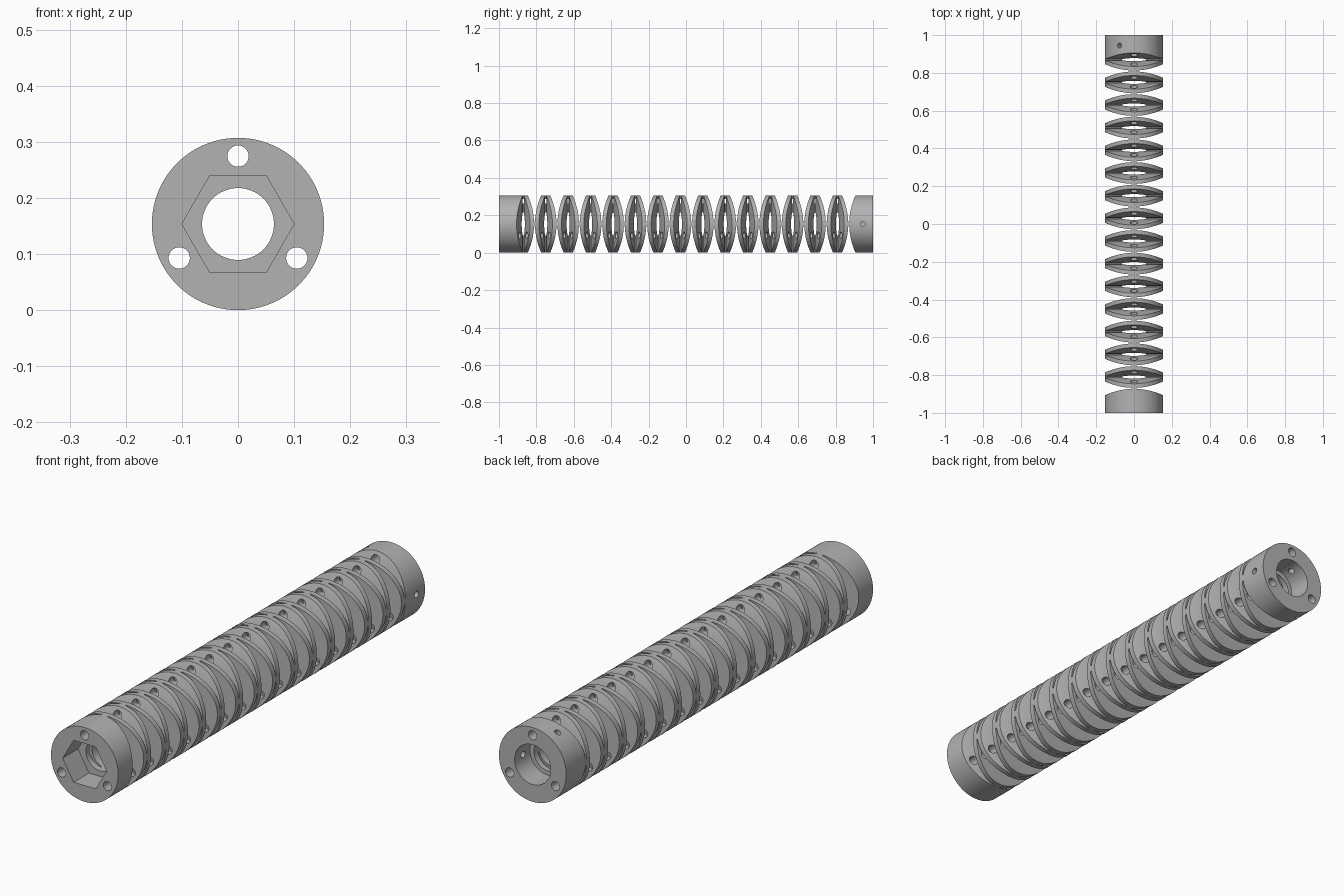
import bpy, bmesh
from math import sin, cos, pi, radians
from mathutils import Vector

default = bpy.data.objects.get("Cube")
if default:
    bpy.data.objects.remove(default)

R = 0.1535           # body radius, also the axis height
PITCH = 0.06         # spacing of alternating slots
FIRST = -0.87        # first slot position
SLOTS = 30
WEB = 0.014          # half width of each hinge web
AXIS = Vector((0, 0, R))
Y = Vector((0, 1, 0))


def prism(bm, points, sweep):
    """Closed solid from a flat outline swept along a vector."""
    face = bm.faces.new([bm.verts.new(p) for p in points])
    new = bmesh.ops.extrude_face_region(bm, geom=[face])["geom"]
    bmesh.ops.translate(bm, vec=sweep,
                        verts=[v for v in new if isinstance(v, bmesh.types.BMVert)])


def rod(bm, centre, direction, radius, length, sides):
    """Straight round or many-sided bar starting at centre."""
    side = direction.orthogonal().normalized()
    if direction == Y:
        side = Vector((1, 0, 0))
    up = direction.cross(side)
    prism(bm, [centre + radius * (cos(a) * side + sin(a) * up)
               for a in (2 * pi * i / sides for i in range(sides))],
          direction * length)


def finish(name, bm):
    bmesh.ops.recalc_face_normals(bm, faces=bm.faces)
    mesh = bpy.data.meshes.new(name)
    bm.to_mesh(mesh)
    bm.free()
    obj = bpy.data.objects.new(name, mesh)
    bpy.context.collection.objects.link(obj)
    return obj


def carve(body, name, fill):
    """Subtract the solids made by fill, then discard the cutter."""
    bm = bmesh.new()
    fill(bm)
    cutter = finish(name, bm)
    cutter.hide_render = True
    mod = body.modifiers.new(name, "BOOLEAN")
    mod.operation, mod.solver, mod.object = "DIFFERENCE", "EXACT", cutter
    graph = bpy.context.evaluated_depsgraph_get()
    result = bpy.data.meshes.new_from_object(body.evaluated_get(graph))
    body.modifiers.clear()
    body.data = result
    bpy.data.objects.remove(cutter)


def slot_pair(bm, y, out, across):
    """Two flared slots on opposite sides, leaving a web on the axis."""
    reach = [WEB + (0.175 - WEB) * i / 12 for i in range(13)]
    half = [0.0025 + 0.0335 * (u / R) ** 2 for u in reach]
    outline = list(zip(reach, half)) + [(u, -w) for u, w in zip(reach[::-1], half[::-1])]
    for sign in (1, -1):
        prism(bm, [AXIS + out * u * sign + Y * (y + w) - across * 0.2
                   for u, w in outline], across * 0.4)


def slots(start, out, across):
    def fill(bm):
        for k in range(start, SLOTS, 2):
            slot_pair(bm, FIRST + PITCH * k, out, across)
    return fill


def cable_holes(bm):
    for angle in (90, 210, 330):
        a = radians(angle)
        spot = AXIS + 0.121 * Vector((cos(a), 0, sin(a)))
        rod(bm, spot - 1.1 * Y, Y, 0.019, 2.2, 28)


def screw_holes(bm):
    for angle in (0, 120, 240):
        a = radians(angle)
        d = Vector((cos(a), 0, sin(a)))
        rod(bm, AXIS + 0.945 * Y + 0.04 * d, d, 0.013, 0.2, 20)


# Solid round body
bm = bmesh.new()
rod(bm, AXIS - Y, Y, R, 2, 96)
body = finish("flexible_segmented_tube", bm)

# Bore, hexagonal front socket and round rear socket
carve(body, "bore", lambda b: rod(b, AXIS - 1.1 * Y, Y, 0.064, 2.2, 64))
carve(body, "hex_socket", lambda b: rod(b, AXIS - 1.1 * Y, Y, 0.1, 0.2, 6))
carve(body, "round_socket", lambda b: rod(b, AXIS + 0.9 * Y, Y, 0.082, 0.2, 64))

# Lengthwise cable holes and radial screw holes
carve(body, "cable_holes", cable_holes)
carve(body, "screw_holes", screw_holes)

# Flexing slots, alternating sideways and vertical
X, Z = Vector((1, 0, 0)), Vector((0, 0, 1))
carve(body, "side_slots", slots(0, X, Z))
carve(body, "vertical_slots", slots(1, Z, X))

# Plain grey finish
grey = bpy.data.materials.new("plain grey")
grey.use_nodes = True
colour = (0.45, 0.45, 0.45, 1)
grey.diffuse_color = colour
grey.node_tree.nodes["Principled BSDF"].inputs["Base Color"].default_value = colour
body.data.materials.clear()
body.data.materials.append(grey)
for poly in body.data.polygons:
    poly.material_index = 0

bpy.ops.object.select_all(action="DESELECT")
body.select_set(True)
bpy.context.view_layer.objects.active = body
bpy.ops.object.shade_smooth_by_angle(angle=radians(30))
